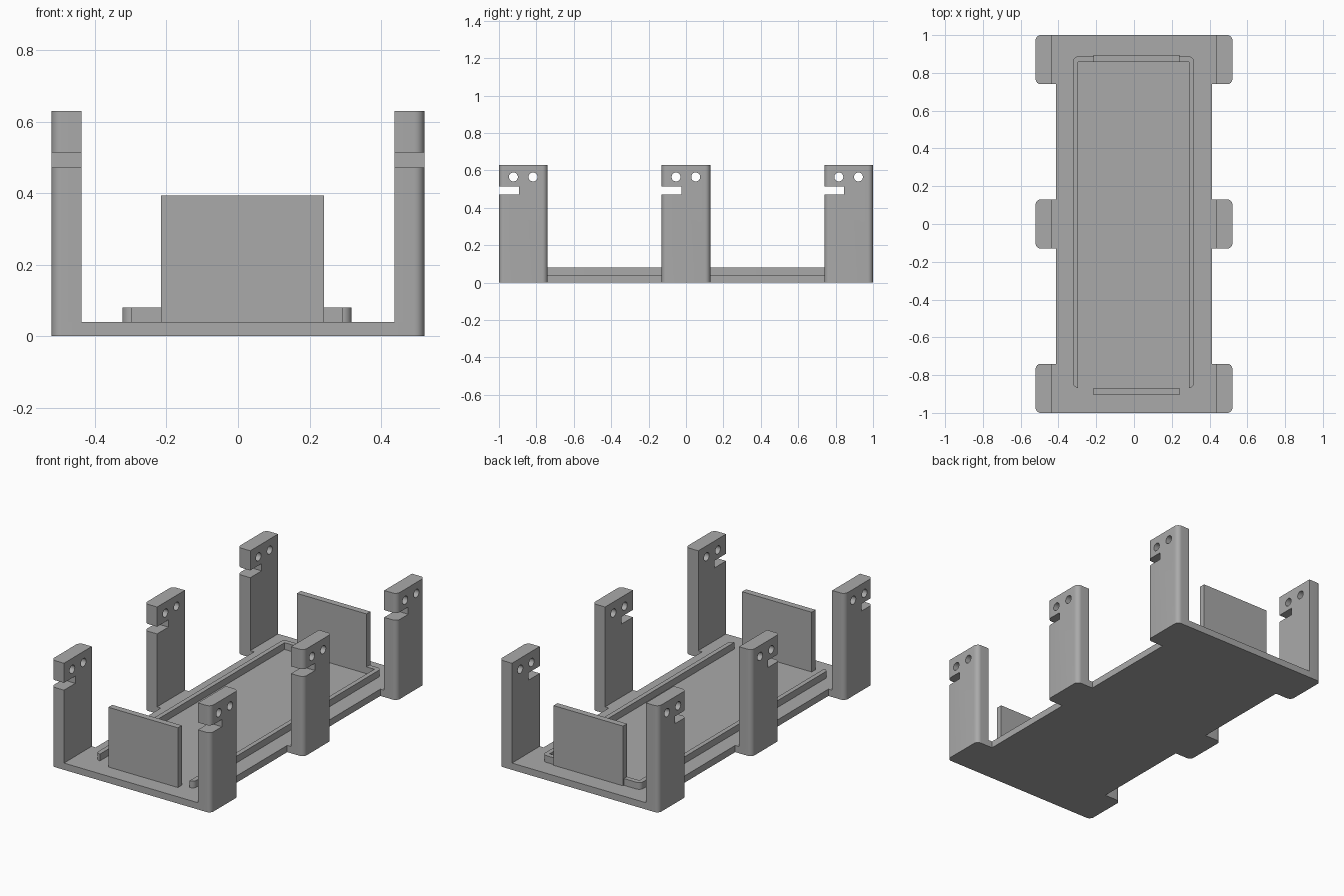
import bpy, bmesh, math
from mathutils import Vector

cube = bpy.data.objects.get("Cube")
if cube:
    bpy.data.objects.remove(cube, do_unlink=True)

GREY = (0.4, 0.4, 0.4, 1)
grey = bpy.data.materials.new("grey plastic")
grey.use_nodes = True
grey.diffuse_color = GREY
grey.node_tree.nodes["Principled BSDF"].inputs["Base Color"].default_value = GREY

FLOOR, TOP, ROUND = 0.04, 0.63, 0.028
POST_IN, POST_OUT, POST_HALF = 0.438, 0.521, 0.13
PLATE_HALF = 0.413
POST_Y = (-1 + POST_HALF, 0, 1 - POST_HALF)


def fillet(points, steps=8):
    """Round the corners of an outline of (x, y, radius) points."""
    out = []
    for i, (x, y, r) in enumerate(points):
        p = Vector((x, y))
        if not r:
            out.append(p)
            continue
        a = (Vector(points[i - 1][:2]) - p).normalized() * r
        b = (Vector(points[(i + 1) % len(points)][:2]) - p).normalized() * r
        for k in range(steps + 1):
            t = math.pi / 2 * k / steps
            out.append(p + a * (1 - math.sin(t)) + b * (1 - math.cos(t)))
    return out


def finish(name, bm):
    bmesh.ops.recalc_face_normals(bm, faces=bm.faces)
    mesh = bpy.data.meshes.new(name)
    bm.to_mesh(mesh)
    bm.free()
    mesh.materials.append(grey)
    obj = bpy.data.objects.new(name, mesh)
    bpy.context.collection.objects.link(obj)
    return obj


def prism(name, points, z0, z1):
    bm = bmesh.new()
    face = bm.faces.new([bm.verts.new((p.x, p.y, z0)) for p in fillet(points)])
    ext = bmesh.ops.extrude_face_region(bm, geom=[face])["geom"]
    verts = [v for v in ext if isinstance(v, bmesh.types.BMVert)]
    bmesh.ops.translate(bm, verts=verts, vec=(0, 0, z1 - z0))
    return finish(name, bm)


def box(name, x0, x1, y0, y1, z0, z1):
    return prism(name, [(x0, y0, 0), (x1, y0, 0), (x1, y1, 0), (x0, y1, 0)], z0, z1)


def activate(obj):
    bpy.ops.object.select_all(action='DESELECT')
    obj.select_set(True)
    bpy.context.view_layer.objects.active = obj


def cut(obj, cutter):
    cutter.hide_render = True
    mod = obj.modifiers.new("cut", 'BOOLEAN')
    mod.operation, mod.solver, mod.object = 'DIFFERENCE', 'EXACT', cutter
    activate(obj)
    bpy.ops.object.modifier_apply(modifier=mod.name)
    bpy.data.objects.remove(cutter, do_unlink=True)


def smooth(obj):
    activate(obj)
    bpy.ops.object.shade_smooth_by_angle(angle=math.radians(30))


# Base plate with six rounded feet, outlined up the left side and back down the right
side = []
for y in POST_Y:
    lo, hi = y - POST_HALF, y + POST_HALF
    side += [(PLATE_HALF, lo, 0), (POST_OUT, lo, ROUND),
             (POST_OUT, hi, ROUND), (PLATE_HALF, hi, 0)]
base = prism("base_plate", side + [(-x, y, r) for x, y, r in reversed(side)], 0, FLOOR)
smooth(base)

# Posts with a slot opening to the front and two bolt holes
for row, y in zip(("front", "middle", "back"), POST_Y):
    lo, hi = y - POST_HALF, y + POST_HALF
    for label, s in (("left", 1), ("right", -1)):
        post = prism(f"{row}_{label}_post",
                     [(s * POST_IN, lo, 0), (s * POST_OUT, lo, ROUND),
                      (s * POST_OUT, hi, ROUND), (s * POST_IN, hi, 0)], FLOOR, TOP)
        cut(post, box("slot_cutter", -1, 1, lo - 0.1, lo + 0.106, 0.471, 0.514))
        for offset in (0.077, 0.182):
            bpy.ops.mesh.primitive_cylinder_add(
                vertices=32, radius=0.024, depth=0.4,
                location=(s * POST_IN, lo + offset, 0.565),
                rotation=(0, math.pi / 2, 0))
            cut(post, bpy.context.object)
        smooth(post)

# Low tray rim, open at the front where the end wall closes it
x0, x1, y0, y1 = -0.323, 0.318, -0.867, 0.887
in0, in1, in_back = -0.296, 0.291, 0.858
rim = prism("tray_rim",
            [(x0, y0, 0.026), (in0, y0, 0), (in0, in_back, 0), (in1, in_back, 0),
             (in1, y0, 0), (x1, y0, 0.026), (x1, y1, ROUND), (x0, y1, ROUND)],
            FLOOR, 0.08)
smooth(rim)

# Upright end walls
box("front_wall", -0.215, 0.24, -0.904, -0.867, FLOOR, 0.393)
box("back_wall", -0.215, 0.24, in_back, 0.895, FLOOR, 0.393)
